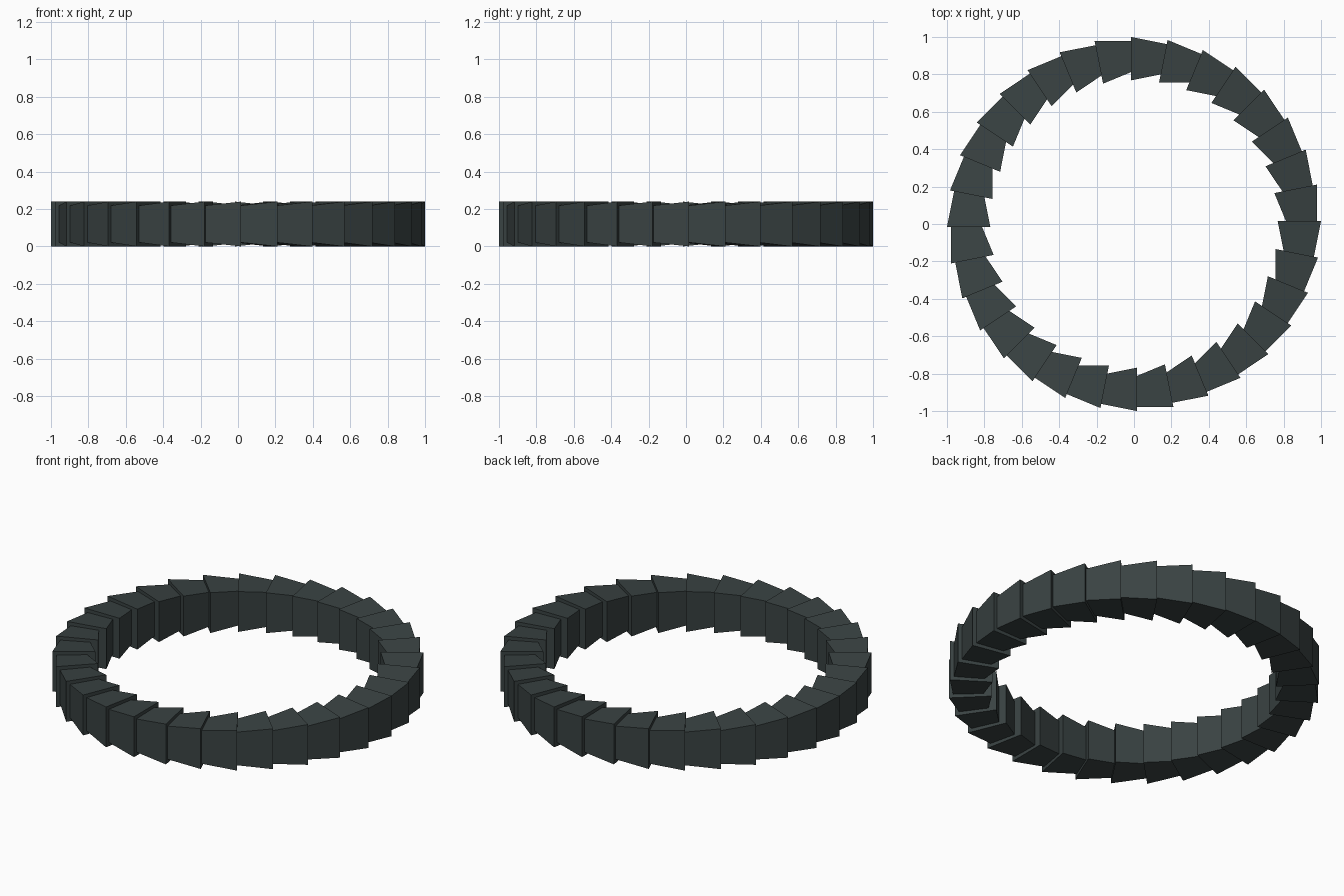
import bpy, bmesh, math
from mathutils import Matrix, Vector

if "Cube" in bpy.data.objects:
    bpy.data.objects.remove(bpy.data.objects["Cube"])

COUNT = 32
MID_R, MID_Z = 0.884, 0.12      # centre line of the ring

mat = bpy.data.materials.new("dark slate")
mat.diffuse_color = (0.042, 0.056, 0.056, 1)
mat.use_nodes = True
mat.node_tree.nodes["Principled BSDF"].inputs["Base Color"].default_value = mat.diffuse_color

bm = bmesh.new()


def tapered_link(angle):
    """Wide end at x=-0.016, narrow end tucked inside the next link (clockwise)."""
    turn = Matrix.Rotation(angle, 4, 'Z')
    rings = []
    for x, half_r, half_z in ((-0.016, 0.116, 0.12), (0.18, 0.077, 0.098)):
        rings.append([bm.verts.new(turn @ Vector((x, MID_R + a * half_r, MID_Z + b * half_z)))
                      for a, b in ((1, 1), (-1, 1), (-1, -1), (1, -1))])
    wide, narrow = rings
    bm.faces.new(wide)
    bm.faces.new(narrow[::-1])
    for i in range(4):
        j = (i + 1) % 4
        bm.faces.new((wide[i], narrow[i], narrow[j], wide[j]))


# ring of overlapping links
for k in range(COUNT):
    tapered_link(-2 * math.pi * k / COUNT)
bmesh.ops.recalc_face_normals(bm, faces=bm.faces)

mesh = bpy.data.meshes.new("link_ring")
bm.to_mesh(mesh)
bm.free()
mesh.materials.append(mat)
ring = bpy.data.objects.new("link_ring", mesh)
bpy.context.collection.objects.link(ring)
